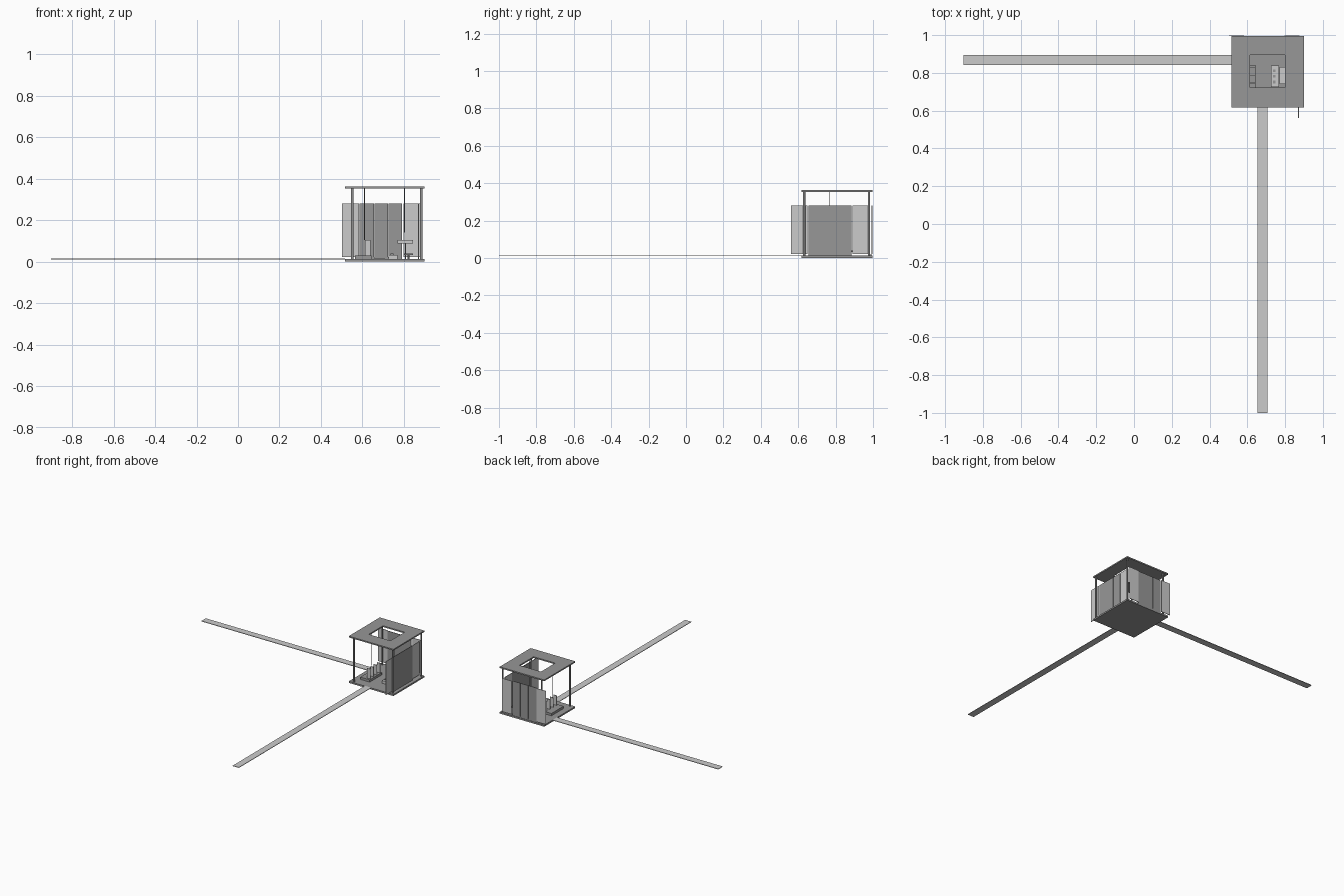
import bpy
import bmesh

old = bpy.data.objects.get("Cube")
if old:
    bpy.data.objects.remove(old, do_unlink=True)


def make_material(name, value):
    mat = bpy.data.materials.new(name)
    mat.use_nodes = True
    color = (value, value, value, 1)
    mat.diffuse_color = color
    mat.node_tree.nodes["Principled BSDF"].inputs["Base Color"].default_value = color
    return mat


light = make_material("light grey", 0.6)
grey = make_material("mid grey", 0.31)


def finish(name, bm, mat):
    mesh = bpy.data.meshes.new(name)
    bm.to_mesh(mesh)
    bm.free()
    mesh.materials.append(mat)
    obj = bpy.data.objects.new(name, mesh)
    bpy.context.collection.objects.link(obj)
    return obj


def box(name, xs, ys, zs, mat):
    """Box spanning the given x, y and z ranges."""
    bm = bmesh.new()
    bmesh.ops.create_cube(bm, size=1)
    for v in bm.verts:
        v.co = [r[0] if c < 0 else r[1] for c, r in zip(v.co, (xs, ys, zs))]
    return finish(name, bm, mat)


def rod(name, x, y, zs, radius, mat, sides=12):
    bm = bmesh.new()
    bmesh.ops.create_cone(bm, cap_ends=True, segments=sides, radius1=radius,
                          radius2=radius, depth=zs[1] - zs[0])
    bmesh.ops.translate(bm, verts=bm.verts, vec=(x, y, sum(zs) / 2))
    for f in bm.faces:
        f.smooth = len(f.verts) == 4
    return finish(name, bm, mat)


X0, X1, Y0, Y1 = 0.517, 0.899, 0.617, 0.996
FLOOR, ROOF = 0.012, 0.352

# Floor slab and the two long walkways
box("floor_slab", (X0, X1), (Y0, Y1), (0, FLOOR), grey)
box("side_walkway", (-0.903, X0), (0.842, 0.895), (0.01, 0.014), light)
box("front_walkway", (0.655, 0.708), (-1, Y0), (0.01, 0.014), light)

# Square roof ring around the central opening
HX, HY = (0.615, 0.8), (0.722, 0.896)
bm = bmesh.new()
rings = []
for z in (ROOF, ROOF + 0.01):
    for xs, ys in (((X0, X1), (Y0, Y1)), (HX, HY)):
        rings.append([bm.verts.new((xs[i], ys[j], z))
                      for i, j in ((0, 0), (1, 0), (1, 1), (0, 1))])
low_out, low_in, top_out, top_in = rings
for a, b in ((top_out, top_in), (low_in, low_out), (low_out, top_out), (top_in, low_in)):
    for i in range(4):
        j = (i + 1) % 4
        bm.faces.new((a[i], a[j], b[j], b[i]))
bmesh.ops.recalc_face_normals(bm, faces=bm.faces)
finish("roof_ring", bm, grey)

# Corner columns
for x in (0.551, 0.884):
    for y in (0.632, 0.978):
        rod("column", x, y, (FLOOR, ROOF), 0.006, grey)

# Wall panels: three grey ones between two light ones, on two sides
WALL = (0.022, 0.28)
back = [(0.502, 0.583), (0.587, 0.656), (0.658, 0.724), (0.726, 0.79), (0.797, 0.877)]
side = [(0.562, 0.65), (0.655, 0.729), (0.731, 0.809), (0.811, 0.885), (0.89, 0.972)]
for i, (bx, sy) in enumerate(zip(back, side)):
    outer = i in (0, 4)
    mat = light if outer else grey
    shift = 0.006 if outer else 0
    box("back_wall_panel", bx, (0.988 + shift, 0.992 + shift), WALL, mat)
    box("side_wall_panel", (0.869, 0.873), sy, WALL, mat)

# Low bottom rails under the panels
box("back_wall_rail", (0.587, 0.79), (0.986, 0.992), (FLOOR, 0.022), grey)
box("side_wall_rail", (0.867, 0.873), (0.655, 0.885), (FLOOR, 0.022), grey)

# Thin hanging wires at the roof opening
rod("hanging_wire", 0.61, 0.765, (0.105, ROOF), 0.0015, grey, 6)
rod("hanging_wire", 0.803, 0.765, (0.14, ROOF), 0.0015, grey, 6)

# Row of upright display boards on a low plinth
box("display_plinth", (0.565, 0.645), (0.69, 0.84), (FLOOR, 0.03), grey)
for i in range(4):
    y = 0.705 + i * 0.04
    box("display_board", (0.612, 0.64), (y, y + 0.004), (0.03, 0.105), light)

# Counter with a light top on two legs
box("counter_top", (0.77, 0.845), (0.74, 0.83), (0.088, 0.105), light)
for y in (0.755, 0.815):
    rod("counter_leg", 0.808, y, (FLOOR, 0.088), 0.003, grey, 8)

# Low bench with small items, and stools
box("low_bench", (0.725, 0.768), (0.725, 0.84), (FLOOR, 0.033), light)
for y in (0.745, 0.775, 0.805):
    box("bench_item", (0.735, 0.75), (y, y + 0.014), (0.033, 0.04), grey)
for y in (0.7, 0.86):
    box("stool_seat", (0.8, 0.845), (y, y + 0.03), (0.033, 0.04), grey)
    rod("stool_leg", 0.822, y + 0.015, (FLOOR, 0.033), 0.004, grey, 8)
